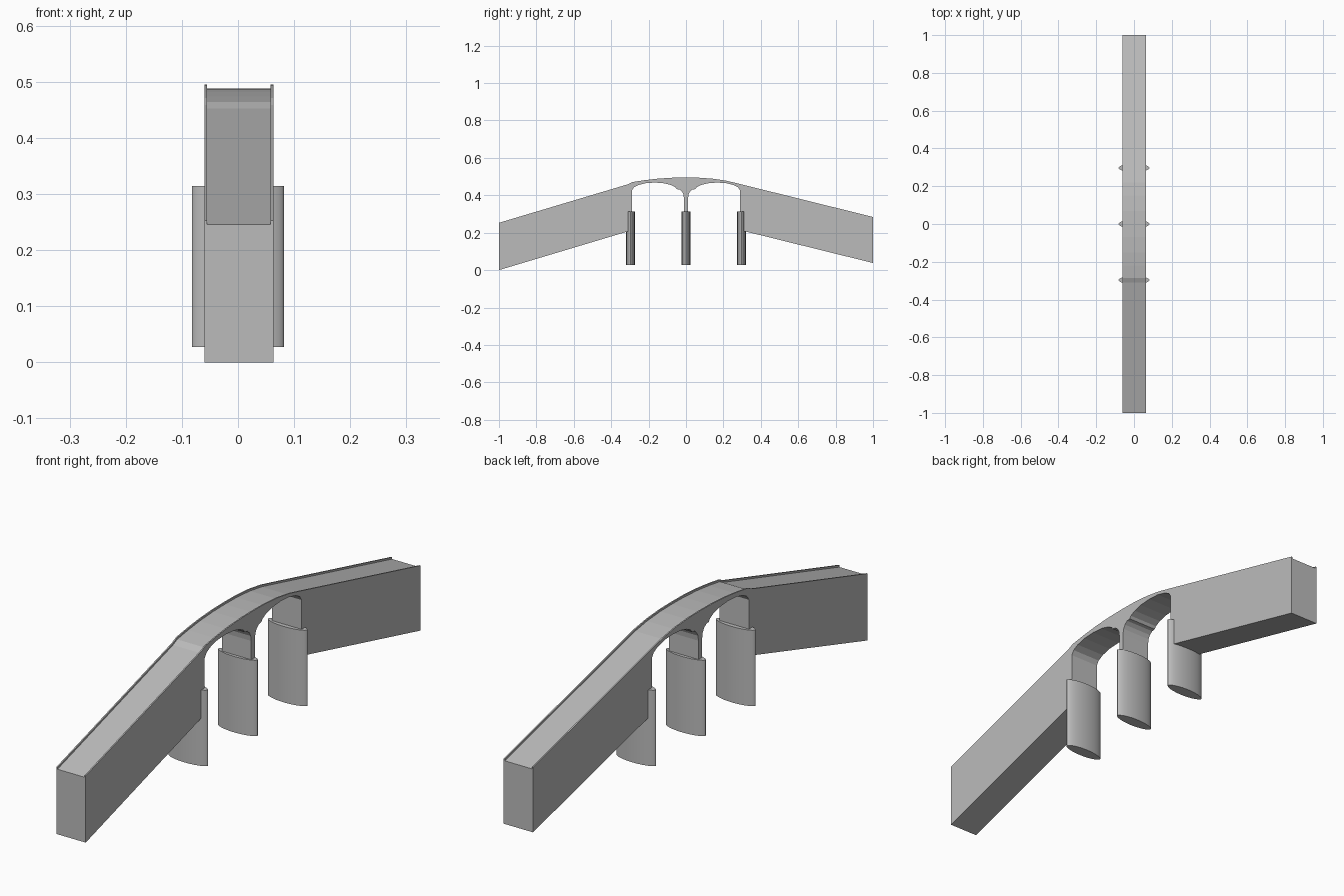
import bpy, bmesh, math

cube = bpy.data.objects.get("Cube")
if cube:
    bpy.data.objects.remove(cube, do_unlink=True)

concrete = bpy.data.materials.new("grey concrete")
concrete.use_nodes = True
GREY = (0.5, 0.5, 0.5, 1)
concrete.diffuse_color = GREY
concrete.node_tree.nodes["Principled BSDF"].inputs["Base Color"].default_value = GREY


def prism(name, outline, offset, smooth=False):
    """Extrude a planar outline along an offset vector."""
    bm = bmesh.new()
    face = bm.faces.new([bm.verts.new(p) for p in outline])
    ext = bmesh.ops.extrude_face_region(bm, geom=[face])
    moved = [v for v in ext["geom"] if isinstance(v, bmesh.types.BMVert)]
    bmesh.ops.translate(bm, verts=moved, vec=offset)
    bmesh.ops.recalc_face_normals(bm, faces=bm.faces)
    mesh = bpy.data.meshes.new(name)
    bm.to_mesh(mesh)
    bm.free()
    mesh.materials.append(concrete)
    obj = bpy.data.objects.new(name, mesh)
    bpy.context.collection.objects.link(obj)
    if smooth:
        bpy.ops.object.select_all(action="DESELECT")
        obj.select_set(True)
        bpy.context.view_layer.objects.active = obj
        bpy.ops.object.shade_smooth_by_angle(angle=math.radians(35))
    return obj


LEFT, RIGHT = 0.063, -0.06      # deck sides
KERB, WALL = 0.007, 0.005       # parapet height and thickness

# Road line, front to back, at the parapet top
road = [(-1, 0.253), (-0.31, 0.459), (-0.285, 0.471), (-0.22, 0.481),
        (-0.15, 0.489), (-0.07, 0.494), (0, 0.495), (0.07, 0.494),
        (0.15, 0.488), (0.22, 0.477), (0.29, 0.46), (1, 0.284)]
lowered = [(y, z - KERB) for y, z in road]

# One arch opening, from the abutment to the middle column
arch = [(0.29, 0.2), (0.29, 0.425), (0.279, 0.442), (0.255, 0.455),
        (0.215, 0.465), (0.165, 0.468), (0.115, 0.464), (0.08, 0.455),
        (0.057, 0.443), (0.05, 0.433), (0.035, 0.431), (0.022, 0.42),
        (0.014, 0.405), (0.011, 0.385), (0.011, 0.28)]

# Body: abutments, arches, middle column and road surface
under = [(1, 0.038), (0.3, 0.211)] + arch
under += [(-y, z) for y, z in reversed(arch)] + [(-0.3, 0.21), (-1, 0)]
prism("bridge_body", [(RIGHT, y, z) for y, z in lowered + under],
      (LEFT - RIGHT, 0, 0))

# Parapets along both edges
for name, x in (("right_parapet", RIGHT), ("left_parapet", LEFT - WALL)):
    prism(name, [(x, y, z) for y, z in road + lowered[::-1]], (WALL, 0, 0))


# Piers with a lens-shaped plan and narrow rounded ends
def pier(name, y0):
    steps = 40
    plan = []
    for i in range(steps):
        a = math.tau * i / steps
        s = math.sin(a)
        plan.append((0.082 * math.cos(a),
                     y0 + math.copysign(0.023 * abs(s) ** 1.15, s), 0.027))
    prism(name, plan, (0, 0, 0.287), smooth=True)


for name, y0 in (("front_pier", -0.297), ("middle_pier", 0), ("back_pier", 0.297)):
    pier(name, y0)
